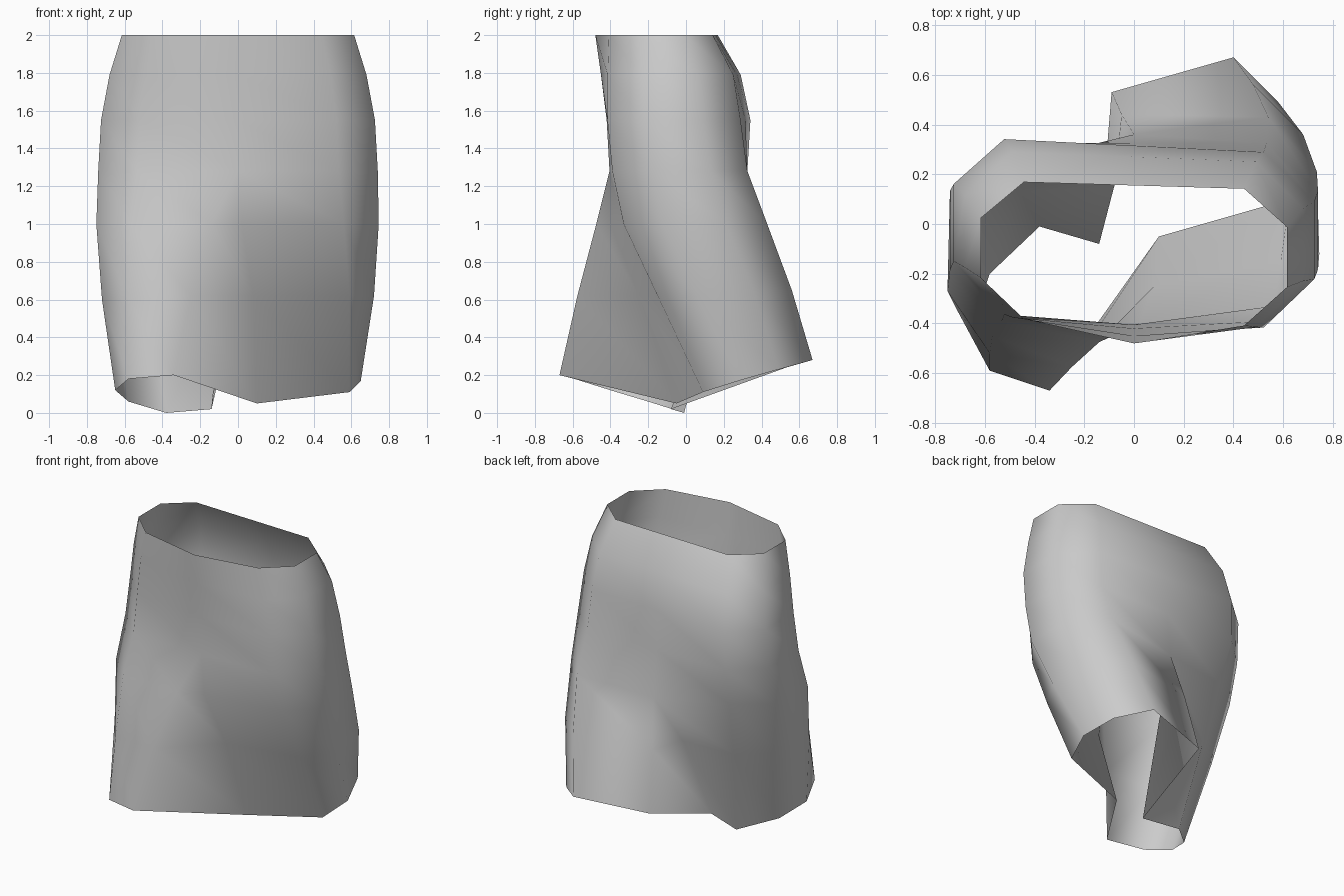
import bpy
import bmesh

cube = bpy.data.objects.get("Cube")
if cube:
    bpy.data.objects.remove(cube)

# Cloth colour
cloth = bpy.data.materials.new("grey_cloth")
cloth.use_nodes = True
grey = (0.6, 0.6, 0.6, 1)
cloth.diffuse_color = grey
cloth.node_tree.nodes["Principled BSDF"].inputs["Base Color"].default_value = grey


def body_ring(z, width, centre, front, back, skew):
    """Rounded box section; the centre columns are doubled, one for each leg."""
    corner = width * 0.72
    deep = back - front
    side = [(corner, front), (width, front + 0.29 * deep),
            (width, front + 0.73 * deep), (corner, back)]
    left = [(0, centre)] + side + [(0, back)]
    right = [(-x, y) for x, y in reversed(left)]
    return [(x, y - skew * x, z) for x, y in left + right]


# Waist, hips and seat
rings = [
    body_ring(2.0, 0.615, -0.48, -0.395, 0.155, 0.03),
    body_ring(1.79, 0.68, -0.45, -0.395, 0.27, 0.04),
    body_ring(1.55, 0.725, -0.42, -0.39, 0.315, 0.05),
    body_ring(1.28, 0.74, -0.405, -0.39, 0.325, 0),
]

# Upper thighs, where the front divides
rings.append([
    (0.02, -0.40, 1.0), (0.56, -0.33, 1.0), (0.745, -0.12, 1.0),
    (0.735, 0.21, 1.0), (0.54, 0.43, 1.0), (0, 0.36, 0.96),
    (0, 0.36, 0.96), (-0.50, 0.24, 1.0), (-0.73, 0.07, 1.0),
    (-0.75, -0.27, 1.0), (-0.57, -0.45, 1.0), (-0.14, -0.475, 1.0)])

# Thighs: one leg swings back, the other forward
rings.append([
    (0.08, -0.25, 0.62), (0.59, -0.15, 0.62), (0.72, 0.06, 0.62),
    (0.68, 0.36, 0.64), (0.48, 0.56, 0.65), (-0.05, 0.44, 0.64),
    (-0.08, 0.15, 0.60), (-0.46, 0.13, 0.60), (-0.68, -0.05, 0.60),
    (-0.72, -0.33, 0.60), (-0.58, -0.52, 0.60), (-0.25, -0.575, 0.62)])

# Hem
rings.append([
    (0.10, -0.05, 0.05), (0.59, 0.09, 0.11), (0.65, 0.28, 0.17),
    (0.58, 0.49, 0.23), (0.40, 0.67, 0.28), (-0.09, 0.53, 0.24),
    (-0.14, -0.08, 0.02), (-0.38, -0.01, 0), (-0.58, -0.20, 0.06),
    (-0.65, -0.40, 0.12), (-0.58, -0.59, 0.18), (-0.34, -0.67, 0.20)])

# Loft the rings into an open tube and weld the doubled centre columns
bm = bmesh.new()
loops = [[bm.verts.new(p) for p in ring] for ring in rings]
for upper, lower in zip(loops, loops[1:]):
    for i in range(len(upper)):
        j = (i + 1) % len(upper)
        bm.faces.new((upper[i], lower[i], lower[j], upper[j]))
bmesh.ops.remove_doubles(bm, verts=bm.verts, dist=0.001)
for face in bm.faces:
    face.smooth = True
mesh = bpy.data.meshes.new("skirt")
bm.to_mesh(mesh)
bm.free()
mesh.materials.append(cloth)
skirt = bpy.data.objects.new("skirt", mesh)
bpy.context.collection.objects.link(skirt)
